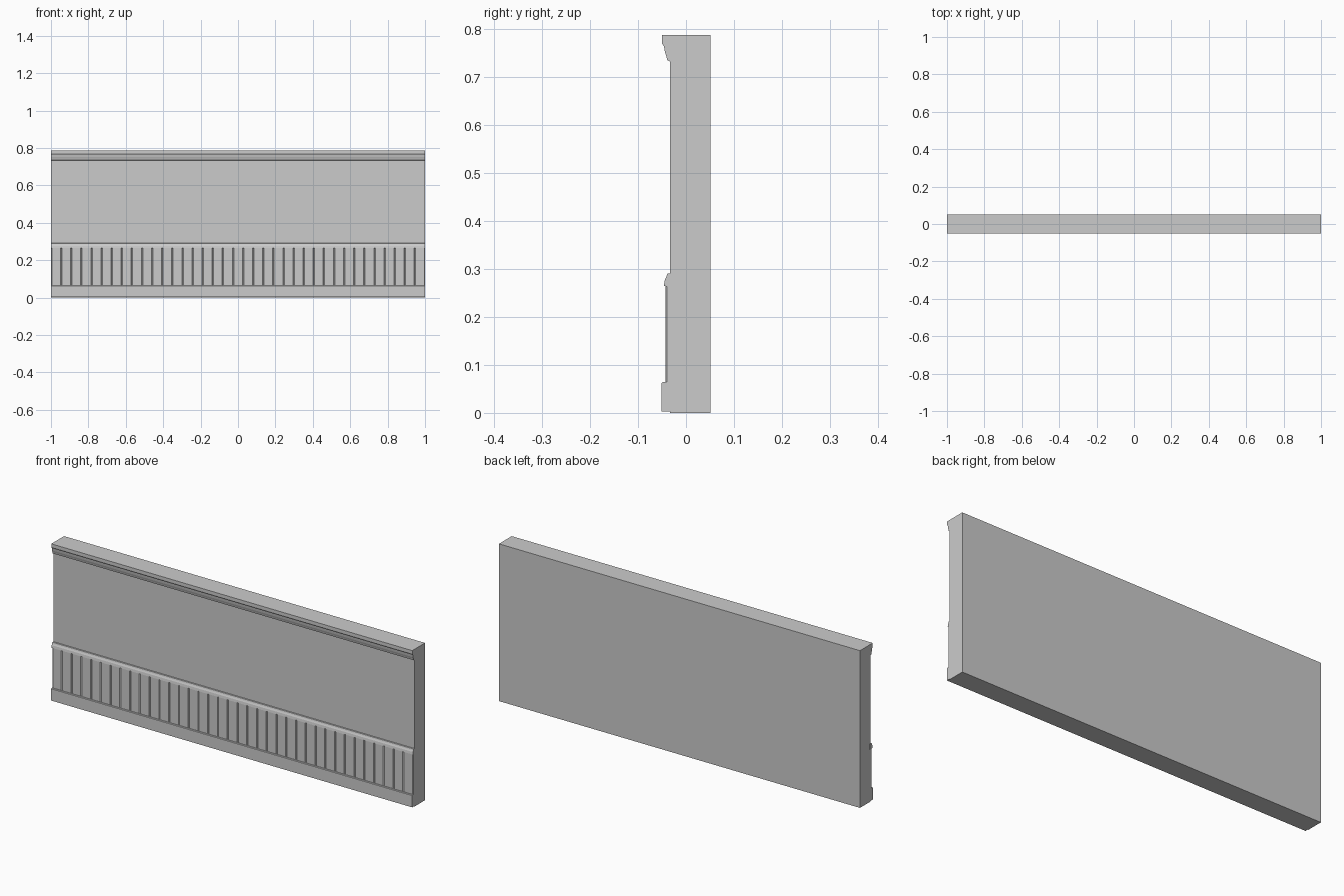
import bpy, bmesh

if "Cube" in bpy.data.objects:
    bpy.data.objects.remove(bpy.data.objects["Cube"])

X0, X1 = -0.999, 1.0


def prism(name, points, to3d, a, b):
    """Extrude a closed 2D profile between a and b."""
    bm = bmesh.new()
    start = [bm.verts.new(to3d(p, a)) for p in points]
    end = [bm.verts.new(to3d(p, b)) for p in points]
    bm.faces.new(start)
    bm.faces.new(end)
    n = len(points)
    for i in range(n):
        j = (i + 1) % n
        bm.faces.new((start[i], start[j], end[j], end[i]))
    bmesh.ops.recalc_face_normals(bm, faces=bm.faces)
    mesh = bpy.data.meshes.new(name)
    bm.to_mesh(mesh)
    bm.free()
    obj = bpy.data.objects.new(name, mesh)
    bpy.context.collection.objects.link(obj)
    return obj


def along_x(p, t):
    return (t, p[0], p[1])


def along_z(p, t):
    return (p[0], p[1], t)


FACE, BACK, TOP = -0.033, 0.051, 0.787

# Wall slab
prism("wall", [(FACE, 0), (BACK, 0), (BACK, TOP), (FACE, TOP)], along_x, X0, X1)

# Crown moulding along the top
prism("crown_moulding",
      [(FACE, TOP), (-0.050, TOP), (-0.050, 0.769), (-0.046, 0.764),
       (-0.044, 0.752), (-0.041, 0.743), (-0.039, 0.735), (FACE, 0.732)],
      along_x, X0, X1)

# Chair rail above the panelling
prism("chair_rail",
      [(FACE, 0.291), (-0.039, 0.290), (-0.041, 0.283), (-0.044, 0.277),
       (-0.046, 0.265), (-0.040, 0.263), (-0.025, 0.263), (-0.025, 0.291)],
      along_x, -1.001, X1)

# Baseboard with a slightly eased top edge
prism("baseboard",
      [(FACE, 0.003), (-0.051, 0.003), (-0.051, 0.062), (-0.049, 0.064), (FACE, 0.064)],
      along_x, X0, X1)

# Panelling: one chamfered board repeated along the wall
COUNT = 37
W = (X1 - X0) / COUNT
C = 0.004
boards = prism("panel_boards",
               [(X0, FACE), (X0, -0.040), (X0 + C, -0.043),
                (X0 + W - C, -0.043), (X0 + W, -0.040), (X0 + W, FACE)],
               along_z, 0.057, 0.266)
array = boards.modifiers.new("repeat", 'ARRAY')
array.count = COUNT
array.use_relative_offset = False
array.use_constant_offset = True
array.constant_offset_displace = (W, 0, 0)
